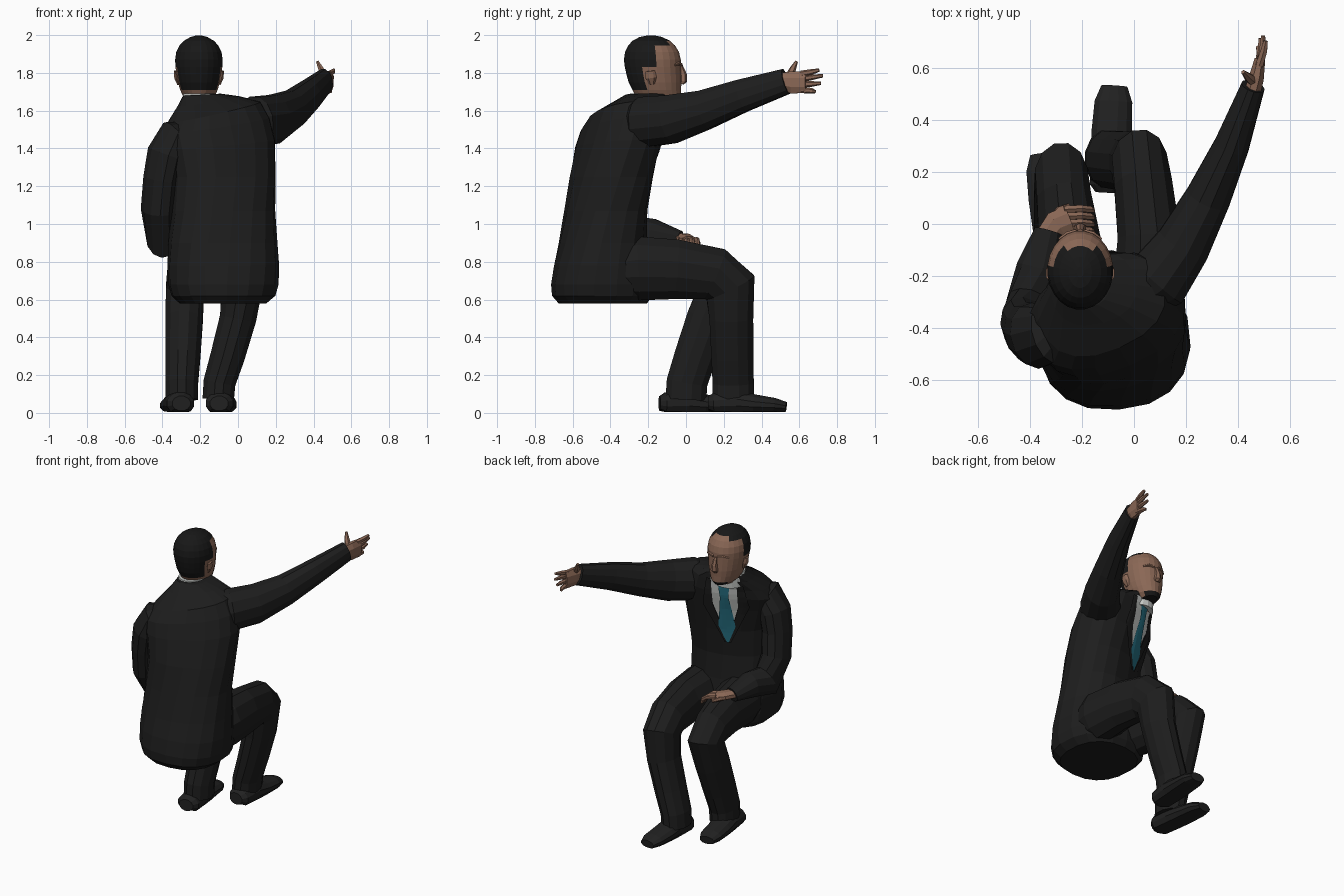
import bpy, bmesh, math
from mathutils import Vector
from mathutils.bvhtree import BVHTree


def material(name, r, g, b):
    m = bpy.data.materials.new(name)
    m.diffuse_color = (r, g, b, 1)
    return m


SUIT = material("charcoal suit", .0125, .0125, .0125)
HAIR = material("black hair", .009, .009, .009)
SKIN = material("brown skin", .255, .137, .092)
SHIRT = material("white shirt", .6, .62, .6)
TIE = material("teal tie", .022, .18, .25)
SHOE = material("dark shoe", .015, .015, .015)


def finish(name, bm, mats):
    me = bpy.data.meshes.new(name)
    bm.to_mesh(me)
    bm.free()
    for m in mats:
        me.materials.append(m)
    ob = bpy.data.objects.new(name, me)
    bpy.context.collection.objects.link(ob)
    return ob


def loft(name, rings, *mats):
    """Skin a list of closed rings and cap both ends."""
    bm = bmesh.new()
    rows = [[bm.verts.new(p) for p in ring] for ring in rings]
    n = len(rows[0])
    for a, b in zip(rows, rows[1:]):
        for i in range(n):
            j = (i + 1) % n
            bm.faces.new((a[i], a[j], b[j], b[i]))
    bm.faces.new(rows[0])
    bm.faces.new(rows[-1])
    bmesh.ops.recalc_face_normals(bm, faces=bm.faces)
    return finish(name, bm, mats)


def tube(name, path, mat, side=(1, 0, 0), n=12, floor=None):
    """Limb: path entries are x, y, z, half width along side, half height."""
    pts = [Vector(p[:3]) for p in path]
    rings = []
    for i, p in enumerate(pts):
        t = Vector()
        if i > 0:
            t += (p - pts[i - 1]).normalized()
        if i < len(pts) - 1:
            t += (pts[i + 1] - p).normalized()
        t.normalize()
        w = Vector(side)
        w = (w - t * w.dot(t)).normalized()
        h = t.cross(w)
        ring = []
        for k in range(n):
            a = 2 * math.pi * (k + .5) / n
            q = p + w * math.cos(a) * path[i][3] + h * math.sin(a) * path[i][4]
            if floor is not None:
                q.z = max(q.z, floor)
            ring.append(q)
        rings.append(ring)
    return loft(name, rings, mat)


def oval(cx, cy, z, rx, ry, yaw=0, tilt=0, n=18, power=1):
    ring = []
    ca, sa = math.cos(math.radians(yaw)), math.sin(math.radians(yaw))
    for k in range(n):
        a = 2 * math.pi * (k + .5) / n
        c, s = math.cos(a), math.sin(a)
        u = rx * math.copysign(abs(c) ** power, c)
        v = ry * math.copysign(abs(s) ** power, s)
        ring.append(Vector((cx + u * ca - v * sa, cy + u * sa + v * ca, z + tilt * u)))
    return ring


# Jacket body, leaning forward, right shoulder raised
jacket = loft("jacket_body", [oval(*r, power=.85) for r in (
    (-.08, -.44, .58, .23, .235, 4, 0), (-.077, -.445, .62, .275, .265, 4, 0),
    (-.077, -.447, .68, .292, .268, 4, 0),
    (-.078, -.445, .78, .295, .255, 6, 0), (-.08, -.44, .90, .288, .23, 9, 0),
    (-.078, -.425, 1.07, .275, .21, 14, 0), (-.075, -.395, 1.25, .277, .205, 19, 0),
    (-.095, -.36, 1.42, .3, .2, 23, .08), (-.118, -.335, 1.52, .295, .195, 24, .15),
    (-.125, -.31, 1.595, .25, .18, 23, .22), (-.155, -.25, 1.65, .165, .135, 16, .16),
    (-.19, -.21, 1.685, .1, .11, 5, .05))], SUIT)

# Legs, thigh to trouser hem
tube("right_leg", [(.05, -.42, .75, .12, .14), (.058, -.25, .765, .145, .175),
                   (.058, -.05, .76, .125, .163),
                   (.035, .15, .735, .115, .147), (.02, .235, .665, .11, .145),
                   (0, .24, .5, .1, .12), (-.055, .245, .3, .094, .115),
                   (-.098, .25, .16, .088, .113), (-.105, .25, .07, .086, .113)], SUIT)
tube("left_leg", [(-.2, -.42, .75, .12, .14), (-.225, -.25, .765, .145, .17),
                  (-.25, -.05, .76, .122, .155),
                  (-.27, .1, .73, .108, .14), (-.28, .18, .665, .105, .14),
                  (-.285, .12, .5, .103, .12), (-.292, .05, .3, .096, .115),
                  (-.298, .005, .16, .09, .112), (-.298, 0, .07, .088, .112)], SUIT)

# Shoes, flattened on the ground
for name, x, y, turn in (("right_shoe", -.1, .12, .06), ("left_shoe", -.3, -.14, -.12)):
    tube(name, [(x + turn * d, y + d, z, w, h) for d, z, w, h in (
        (0, .05, .05, .04), (.03, .05, .075, .06), (.15, .055, .078, .07),
        (.24, .045, .08, .055), (.35, .038, .075, .042), (.41, .03, .052, .028))],
        SHOE, floor=.005)

# Outstretched right sleeve and bent left sleeve
tube("right_sleeve", [(-.03, -.33, 1.53, .06, .07), (.09, -.22, 1.54, .13, .138),
                      (.19, -.08, 1.555, .11, .133), (.285, .1, 1.605, .09, .108),
                      (.375, .3, 1.68, .07, .09), (.458, .53, 1.755, .047, .07)],
     SUIT, side=(.9, -.4, 0))
tube("left_sleeve", [(-.24, -.38, 1.48, .06, .07), (-.33, -.425, 1.46, .1, .115),
                     (-.38, -.43, 1.37, .1, .13), (-.405, -.42, 1.24, .095, .12),
                     (-.42, -.39, 1.08, .093, .118), (-.4, -.31, .93, .09, .125),
                     (-.37, -.17, .945, .085, .085), (-.33, -.03, .92, .055, .045)],
     SUIT, side=(1, .3, 0))

# Raised right hand: palm, four fingers, thumb
FLAT = (1, -.2, 0)
tube("right_palm", [(.457, .51, 1.755, .034, .05), (.47, .56, 1.75, .032, .063),
                    (.485, .635, 1.75, .022, .062)], SKIN, FLAT, 8)
for i, (z0, y1, z1) in enumerate(((1.795, .705, 1.815), (1.768, .725, 1.785),
                                  (1.738, .715, 1.745), (1.71, .685, 1.7))):
    x1 = .507 - .01 * i
    tube(f"right_finger_{i + 1}", [(.482, .61, z0, .017, .017),
                                   ((.482 + x1) / 2 + .005, .665, (z0 + z1) / 2, .015, .015),
                                   (x1, y1, z1, .009, .009)], SKIN, FLAT, 6)
tube("right_thumb", [(.465, .545, 1.775, .02, .024), (.44, .565, 1.82, .016, .018),
                     (.42, .585, 1.86, .008, .008)], SKIN, FLAT, 6)

# Left hand draped over the inside of the thigh
tube("left_palm", [(-.345, -.06, .925, .045, .03), (-.3, 0, .922, .055, .028),
                   (-.25, .02, .912, .054, .024)], SKIN, (-.5, .85, 0), 8)
for i in range(4):
    y = -.025 + i * .027
    tube(f"left_finger_{i + 1}", [(-.27, y, .918, .016, .015), (-.205, y + .004, .905, .015, .015),
                                  (-.17, y, .88, .014, .014), (-.158, y - .004, .85, .01, .01)],
         SKIN, (0, 1, 0), 6)
tube("left_thumb", [(-.32, .01, .92, .018, .018), (-.285, .055, .91, .016, .016),
                    (-.25, .07, .893, .01, .01)], SKIN, (0, 1, 0), 6)

# Head with hair cap and beard coloured by position
HX = -.207
head = loft("head", [oval(HX, cy, z, rx, ry, n=24) for cy, z, rx, ry in (
    (-.23, 1.57, .07, .065), (-.195, 1.64, .076, .085), (-.145, 1.645, .058, .105),
    (-.145, 1.67, .082, .12), (-.155, 1.71, .1, .13), (-.164, 1.75, .112, .141),
    (-.17, 1.79, .119, .146), (-.175, 1.83, .125, .15), (-.178, 1.87, .127, .152),
    (-.18, 1.91, .121, .144), (-.182, 1.945, .104, .125), (-.184, 1.97, .08, .1),
    (-.186, 1.99, .045, .06), (-.186, 1.998, .015, .02))], SKIN, HAIR)
for f in head.data.polygons:
    c = f.center
    cap = c.z > 1.965 or (c.z > 1.94 and c.y < -.1) or \
        (c.z > 1.84 and c.y < -.165) or (c.z > 1.71 and c.y < -.225)
    beard = 1.641 < c.z < 1.675 and c.y > -.13 and abs(c.x - HX) < .05
    f.material_index = int(cap or beard)

# Nose, ears and brow ridges
tube("nose", [(HX, -.03, 1.84, .012, .012), (HX, -.015, 1.79, .018, .02),
              (HX, -.014, 1.757, .026, .02), (HX, -.022, 1.742, .02, .01)], SKIN, n=6)
for label, s in (("left", -1), ("right", 1)):
    tube(label + "_ear", [(HX + s * .106, -.18, 1.74, .01, .016),
                          (HX + s * .12, -.185, 1.775, .012, .03),
                          (HX + s * .124, -.19, 1.81, .01, .025)], SKIN, n=6)
    tube(label + "_brow", [(HX + s * .015, -.028, 1.845, .01, .01),
                           (HX + s * .05, -.038, 1.85, .01, .01),
                           (HX + s * .08, -.06, 1.842, .008, .006)], SKIN, (0, 1, 0), 6)

# Shirt collar around the neck
loft("shirt_collar", [oval(HX + .007, -.21, 1.6, .1, .105), oval(HX + .003, -.2, 1.66, .092, .1),
                      oval(HX, -.205, 1.692, .083, .092)], SHIRT)

# Thin plates draped on the chest: shirt front, tie, lapels
tree = BVHTree.FromObject(jacket, bpy.context.evaluated_depsgraph_get())
YAW = math.radians(16)
ACROSS = Vector((math.cos(YAW), math.sin(YAW), 0))
FRONT = Vector((-math.sin(YAW), math.cos(YAW), 0))


def plate(name, rows, mat, lift, steps=5, cols=4):
    """Rows are z, left offset, right offset; points drop onto the jacket."""
    levels = []
    for a, b in zip(rows, rows[1:]):
        levels += [[p + (q - p) * i / steps for p, q in zip(a, b)] for i in range(steps)]
    levels.append(rows[-1])
    bm = bmesh.new()
    grid = []
    for z, u0, u1 in levels:
        line = []
        for k in range(cols + 1):
            o = Vector((-.19, -.15, z)) + ACROSS * (u0 + (u1 - u0) * k / cols)
            hit = tree.ray_cast(o + FRONT, -FRONT)[0] or o
            line.append(bm.verts.new(hit + FRONT * lift))
        grid.append(line)
    for a, b in zip(grid, grid[1:]):
        for k in range(cols):
            bm.faces.new((a[k], b[k], b[k + 1], a[k + 1]))
    for f in bm.faces:
        f.normal_update()
        if f.normal.dot(FRONT) < 0:
            f.normal_flip()
    return finish(name, bm, [mat])


plate("shirt_front", [(1.65, -.085, .085), (1.46, -.085, .085), (1.2, -.004, .004)], SHIRT, .006)
plate("tie", [(1.61, -.036, .036), (1.51, -.028, .028), (1.29, -.055, .055), (1.17, -.006, .006)],
      TIE, .014)
for label, s in (("left", -1), ("right", 1)):
    plate(label + "_lapel", [(1.64, s * .084, s * .115), (1.44, s * .08, s * .15),
                             (1.17, s * .003, s * .02)], SUIT, .01)
